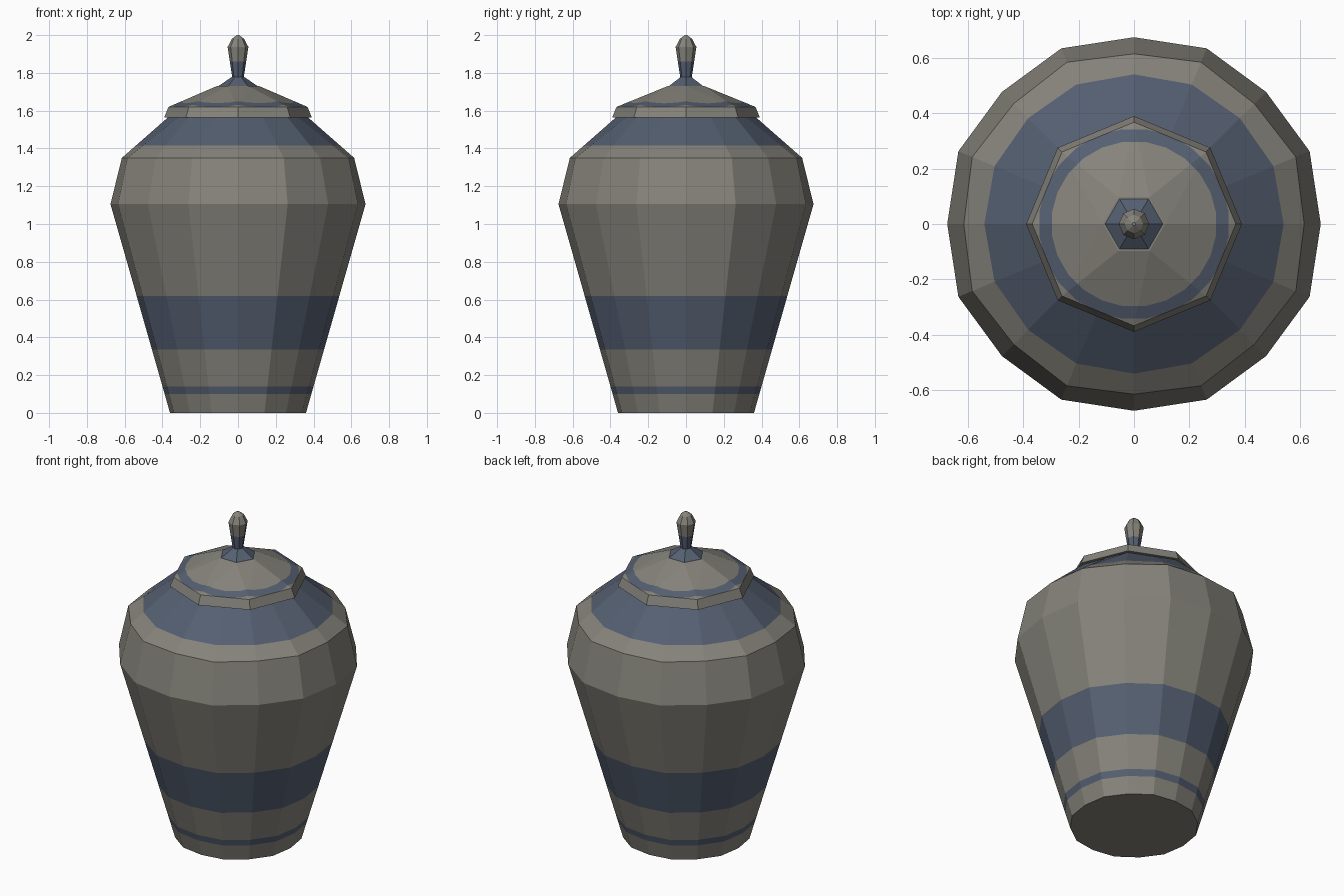
import bpy, bmesh, math
from mathutils import Vector

if "Cube" in bpy.data.objects:
    bpy.data.objects.remove(bpy.data.objects["Cube"])


def material(name, rgb):
    m = bpy.data.materials.new(name)
    m.diffuse_color = (*rgb, 1)
    m.use_nodes = True
    m.node_tree.nodes["Principled BSDF"].inputs["Base Color"].default_value = m.diffuse_color
    return m


STONE = material("warm grey glaze", (0.235, 0.226, 0.195))
BLUE = material("slate blue glaze", (0.09, 0.115, 0.165))


def ring(n, z, r, odd=None):
    """Ring of points; odd-numbered points may use another radius."""
    odd = r if odd is None else odd
    out = []
    for i in range(n):
        a, rad = math.tau * i / n, (odd if i % 2 else r)
        out.append(Vector((rad * math.cos(a), rad * math.sin(a), z)))
    return out


def stack(bm, rings):
    """Join rings of equal count and cap both ends."""
    loops = [[bm.verts.new(p) for p in r] for r in rings]
    n = len(loops[0])
    for a, b in zip(loops, loops[1:]):
        for i in range(n):
            j = (i + 1) % n
            bm.faces.new((a[i], a[j], b[j], b[i]))
    bm.faces.new(loops[0][::-1])
    bm.faces.new(loops[-1])


def hull(bm, points):
    """Convex solid joining rings with different side counts."""
    verts = [bm.verts.new(p) for p in points]
    bmesh.ops.convex_hull(bm, input=verts)


def cut(bm, co, no):
    bmesh.ops.bisect_plane(bm, geom=bm.verts[:] + bm.edges[:] + bm.faces[:],
                           dist=1e-5, plane_co=co, plane_no=no)


def finish(name, bm, blue_bands=(), blue_rule=None):
    """Cut at band heights, colour by rule and make a flat-shaded object."""
    for band in blue_bands:
        for z in band:
            cut(bm, (0, 0, z), (0, 0, 1))
    bmesh.ops.recalc_face_normals(bm, faces=bm.faces[:])
    for f in bm.faces:
        c = f.calc_center_median()
        blue = any(lo < c.z < hi for lo, hi in blue_bands)
        f.material_index = int(blue or bool(blue_rule and blue_rule(c)))
        f.smooth = False
    me = bpy.data.meshes.new(name)
    bm.to_mesh(me)
    bm.free()
    me.materials.append(STONE)
    me.materials.append(BLUE)
    ob = bpy.data.objects.new(name, me)
    bpy.context.collection.objects.link(ob)
    return ob


# Jar body: sixteen sides, narrowing to an eight-sided mouth
bm = bmesh.new()
stack(bm, [ring(16, 0, 0.36, 0.366),
           ring(16, 1.105, 0.675, 0.687),
           ring(16, 1.35, 0.615, 0.633),
           ring(16, 1.572, 0.362, 0.362 * math.cos(math.pi / 8))])
finish("jar_body", bm, [(0.10, 0.14), (0.335, 0.62), (1.415, 1.60)])

# Lid: octagonal rim rising to a hexagonal top, with a painted circle
bm = bmesh.new()
stack(bm, [ring(8, 1.565, 0.39), ring(8, 1.62, 0.368)])
finish("lid_rim", bm)

bm = bmesh.new()
hull(bm, ring(8, 1.62, 0.368) + ring(6, 1.73, 0.112))
DIRS = [Vector((math.cos(math.tau * k / 24), math.sin(math.tau * k / 24), 0))
        for k in range(24)]
INNER, OUTER = 0.297, 0.342
for r in (INNER, OUTER):
    for d in DIRS:
        cut(bm, d * r, d)


def in_circle(c):
    reach = max(c.dot(d) for d in DIRS)
    return INNER < reach < OUTER


finish("lid_dome", bm, blue_rule=in_circle)

# Knob collar and knob
bm = bmesh.new()
stack(bm, [ring(6, 1.725, 0.112), ring(6, 1.78, 0.03)])
finish("knob_collar", bm, [(1.70, 1.80)])

bm = bmesh.new()
stack(bm, [ring(8, 1.76, 0.028), ring(8, 1.937, 0.055),
           ring(8, 1.98, 0.033), ring(8, 2.0, 0.006)])
finish("lid_knob", bm, [(1.70, 1.86)])
